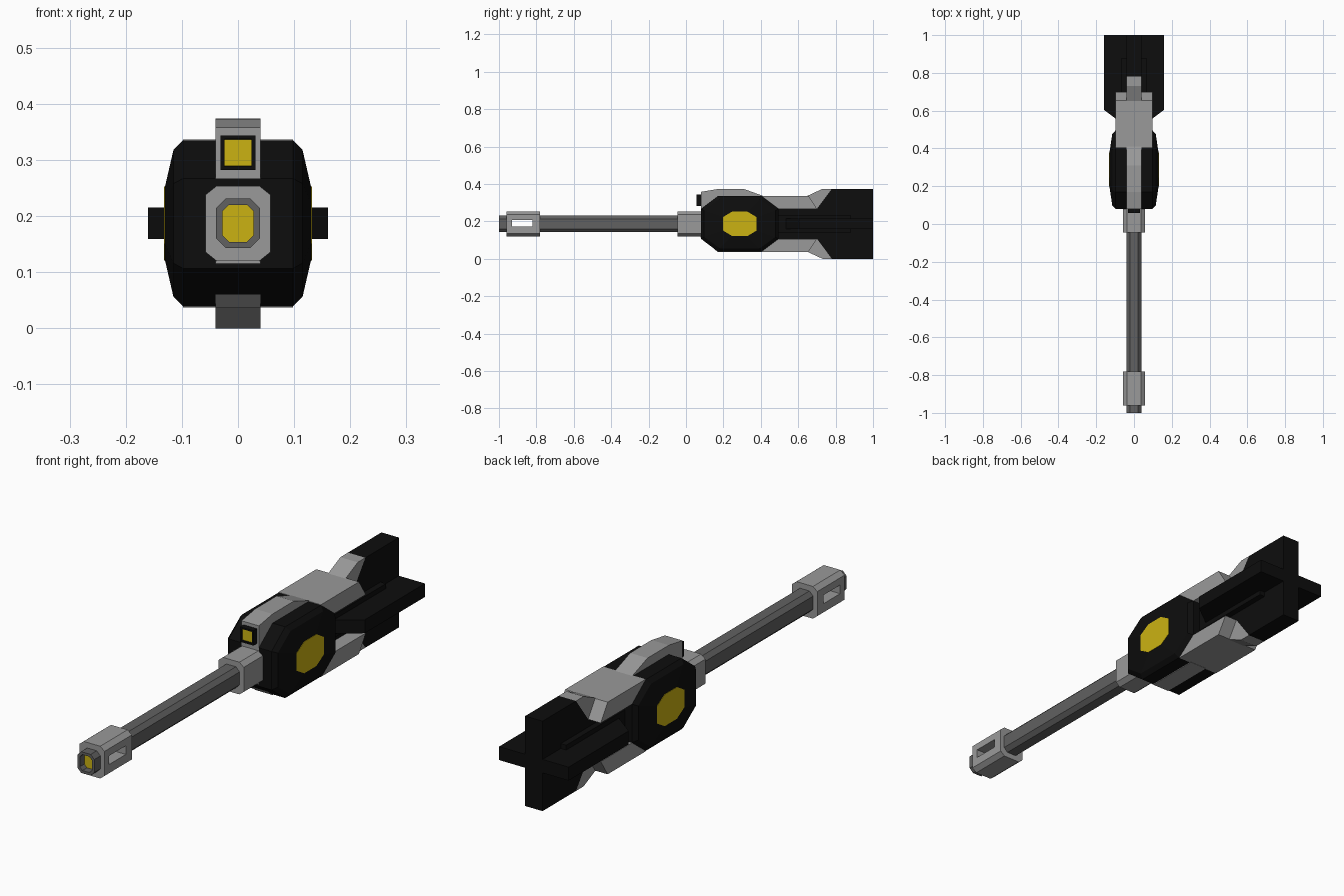
import bpy, bmesh
from mathutils import Vector

if "Cube" in bpy.data.objects:
    bpy.data.objects.remove(bpy.data.objects["Cube"])

CZ = 0.187  # height of the barrel axis


def material(name, rgb):
    m = bpy.data.materials.new(name)
    m.diffuse_color = (*rgb, 1)
    m.use_nodes = True
    m.node_tree.nodes["Principled BSDF"].inputs["Base Color"].default_value = m.diffuse_color
    return m


LIGHT = material("light_grey", (0.32, 0.32, 0.32))
DARK = material("dark_grey", (0.12, 0.12, 0.12))
BLACK = material("black", (0.004, 0.004, 0.004))
YELLOW = material("yellow", (0.6, 0.45, 0.006))


def loft(name, rings, mat):
    """Skin matching rings of points and cap both ends."""
    bm = bmesh.new()
    vs = [[bm.verts.new(p) for p in r] for r in rings]
    n = len(rings[0])
    for a, b in zip(vs, vs[1:]):
        for i in range(n):
            j = (i + 1) % n
            bm.faces.new((a[i], a[j], b[j], b[i]))
    bm.faces.new(vs[0][::-1])
    bm.faces.new(vs[-1])
    bmesh.ops.recalc_face_normals(bm, faces=bm.faces)
    me = bpy.data.meshes.new(name)
    bm.to_mesh(me)
    bm.free()
    me.materials.append(mat)
    ob = bpy.data.objects.new(name, me)
    bpy.context.collection.objects.link(ob)
    return ob


def octagon(hu, hv, ku, kv):
    """Chamfered rectangle: half sizes and corner cuts."""
    q = [(hu, hv - kv), (hu - ku, hv)]
    r = [(-u, v) for u, v in q[::-1]]
    return q + r + [(-u, -v) for u, v in q + r]


def along_y(name, sections, mat):
    """Loft (y, octagon) sections along the barrel axis."""
    return loft(name, [[(u, y, CZ + v) for u, v in o] for y, o in sections], mat)


def plate(name, profile, hx, mat, flip=False):
    """Extrude a (y, z) profile across x; flip mirrors it below the axis."""
    pts = [(y, 2 * CZ - z if flip else z) for y, z in profile]
    return loft(name, [[(x, y, z) for y, z in pts] for x in (-hx, hx)], mat)


def box(name, x, y, z, mat):
    return plate(name, [(y[0], z[0]), (y[1], z[0]), (y[1], z[1]), (y[0], z[1])], x, mat)


# Barrel, with an open slotted muzzle brake near the tip
bore = octagon(0.028, 0.033, 0.012, 0.012)
tube = octagon(0.039, 0.044, 0.017, 0.017)
sleeve = octagon(0.058, 0.067, 0.02, 0.016)
along_y("barrel", [(-0.80, tube), (0.0, tube)], DARK)
along_y("muzzle_tip", [(-0.94, tube), (-1.0, tube), (-1.0, bore), (-0.965, bore)], DARK)
along_y("muzzle_glow", [(-0.97, bore), (-0.95, bore)], YELLOW)
brake = along_y("muzzle_brake", [(-0.96, sleeve), (-0.78, sleeve)], LIGHT)
cutter = box("slot_cutter", 0.1, (-0.93, -0.82), (0.172, 0.208), LIGHT)
cutter.hide_render = True
cutter.hide_viewport = True
cut = brake.modifiers.new("slot", "BOOLEAN")
cut.operation = "DIFFERENCE"
cut.object = cutter
# keep the tip and barrel ends clear of the slot
along_y("barrel_collar", [(-0.045, sleeve), (0.15, sleeve)], LIGHT)

# Faceted body housing with side lamps
DY = 0.2875
outer = octagon(0.2075, 0.148, 0.09, 0.068)
rim = octagon(0.19, 0.131, 0.083, 0.06)
lamp = octagon(0.09, 0.066, 0.05, 0.03)
sections = [(0.13, lamp), (0.115, rim), (0.098, outer)]
sections += [(-x, o) for x, o in sections[::-1]]
loft("body_housing", [[(x, DY + u, CZ + v) for u, v in o] for x, o in sections], BLACK)
for side, s in (("left", -1), ("right", 1)):
    loft(side + "_lamp", [[(s * x, DY + u, CZ + v) for u, v in lamp]
                          for x in (0.12, 0.1315)], YELLOW)

# Top ridge and front keel strip
plate("top_ridge", [(0.08, 0.24), (0.08, 0.358), (0.17, 0.373), (0.31, 0.373),
                    (0.41, 0.337), (0.41, 0.24)], 0.04, LIGHT)
plate("keel_strip", [(0.077, 0.254), (0.077, 0.258), (0.17, 0.338),
                     (0.41, 0.338), (0.41, 0.25)], 0.04, LIGHT, True)

# Square sight with recessed lens
sq = [(1, 1), (-1, 1), (-1, -1), (1, -1)]
loft("sight_frame", [[(u * h, y, 0.313 + v * h) for u, v in sq] for y, h in
                     ((0.1, 0.031), (0.057, 0.031), (0.057, 0.0245), (0.07, 0.0245))], BLACK)
box("sight_lens", 0.0243, (0.064, 0.075), (0.289, 0.337), YELLOW)

# Saddles and fin roots, above and below
for label, flip in (("upper", False), ("lower", True)):
    plate(label + "_saddle", [(0.405, 0.267), (0.405, 0.337), (0.655, 0.337),
                              (0.70, 0.267)], 0.098, LIGHT, flip)
    plate(label + "_fin_root", [(0.60, 0.267), (0.65, 0.337), (0.73, 0.374),
                                (0.78, 0.374), (0.70, 0.267)], 0.04, LIGHT, flip)

# Rear stock: crossed vertical and horizontal fins with a centre rail
top = [(0.45, 0.267), (0.70, 0.267), (0.78, 0.374), (1.0, 0.374)]
plate("vertical_fin", top + [(y, 2 * CZ - z) for y, z in top[::-1]], 0.04, BLACK)
fin = [(0.06, 0.53), (0.16, 0.605), (0.16, 1.0)]
fin += [(-x, y) for x, y in fin[::-1]]
loft("horizontal_fin", [[(x, y, z) for x, y in fin] for z in (0.159, 0.215)], BLACK)
box("centre_rail", 0.065, (0.45, 0.88), (0.139, 0.235), BLACK)
